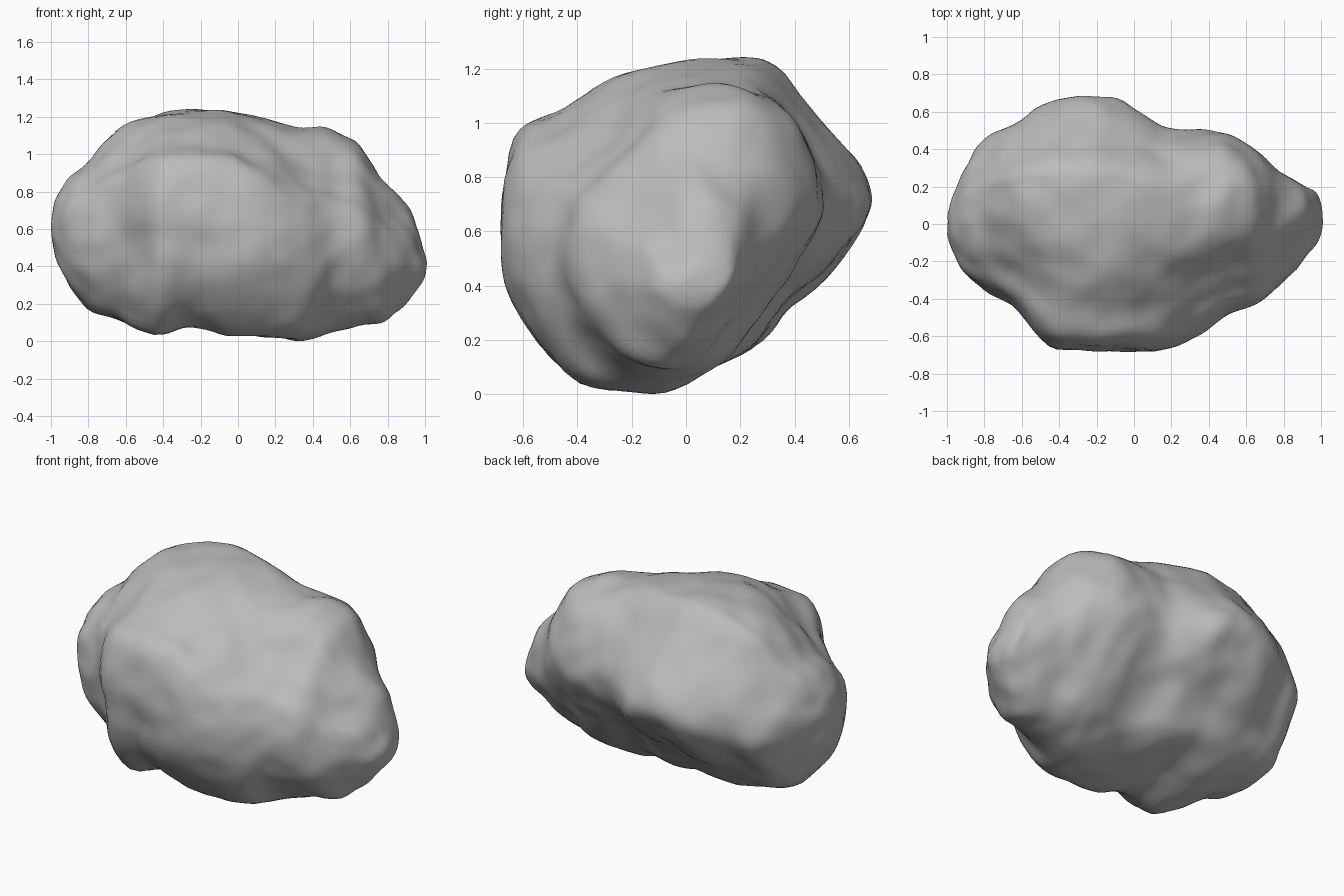
import bpy, bmesh, math
from mathutils import Vector, noise

cube = bpy.data.objects.get("Cube")
if cube:
    bpy.data.objects.remove(cube, do_unlink=True)

# Cross-sections (y, z): broad middle and the narrower left end
MIDDLE = [(-.68, .72), (-.63, .97), (-.46, 1.06), (-.28, 1.17), (-.05, 1.24), (.2, 1.25),
          (.32, 1.22), (.48, 1.02), (.63, .82), (.68, .67), (.58, .5), (.4, .3),
          (.25, .13), (0, .05), (-.2, .01), (-.42, .03), (-.62, .28), (-.68, .5)]
LEFT_END = [(-.48, .65), (-.43, .78), (-.33, .86), (-.2, .97), (-.07, 1.1), (.12, 1.16),
            (.29, 1.13), (.42, 1.02), (.49, .86), (.5, .7), (.45, .53), (.34, .36),
            (.2, .2), (.05, .1), (-.12, .08), (-.28, .14), (-.41, .3), (-.48, .48)]
COUNT = len(MIDDLE)
ROUND = [(-math.cos(math.tau * i / COUNT), math.sin(math.tau * i / COUNT)) for i in range(COUNT)]

# Stations along the body: x, then the y range and the z range
STATIONS = [(-1, -.06, .06, .55, .68), (-.97, -.16, .14, .42, .78), (-.9, -.27, .3, .3, .89),
            (-.8, -.35, .45, .18, .98), (-.65, -.43, .54, .12, 1.14), (-.45, -.65, .66, .05, 1.22),
            (-.25, -.67, .69, .09, 1.25), (-.05, -.68, .66, .04, 1.24), (.15, -.67, .53, .03, 1.2),
            (.35, -.6, .51, .01, 1.155), (.5, -.48, .48, .05, 1.14), (.65, -.42, .39, .1, 1.06),
            (.78, -.32, .28, .12, .87), (.91, -.18, .21, .23, .71), (.98, -.1, .16, .32, .52),
            (1, -.02, .08, .37, .44)]

# Hollows: centre, radius, depth
HOLLOWS = [((.35, .42, .3), .3, .05), ((-.56, -.52, .5), .14, .03),
           ((-.1, .4, .25), .22, .03), ((-.6, -.25, 1.05), .22, .04),
           ((-.26, -.45, .06), .13, .04)]
STEPS = 5


def unit(profile):
    """Fit a profile to the square from 0 to 1."""
    lows = [min(p[k] for p in profile) for k in (0, 1)]
    highs = [max(p[k] for p in profile) for k in (0, 1)]
    return [[(p[k] - lows[k]) / (highs[k] - lows[k]) for k in (0, 1)] for p in profile]


def spline(points, closed):
    """Run a smooth curve through points."""
    n = len(points)
    pick = (lambda i: points[i % n]) if closed else (lambda i: points[max(0, min(n - 1, i))])
    out = []
    for i in range(n if closed else n - 1):
        a, b, c, d = (Vector(pick(i + k)) for k in (-1, 0, 1, 2))
        for s in range(STEPS):
            t = s / STEPS
            out.append(b + (c - a) * (t / 2) + (a * 2 - b * 5 + c * 4 - d) * (t * t / 2)
                       + (b * 3 - a - c * 3 + d) * (t ** 3 / 2))
    if not closed:
        out.append(Vector(points[-1]))
    return out


def ramp(value, start, end):
    t = max(0, min(1, (value - start) / (end - start)))
    return t * t * (3 - 2 * t)


middle, left_end, rounded = (unit(spline(p, True)) for p in (MIDDLE, LEFT_END, ROUND))

# Loft the rock body through its stations
bm = bmesh.new()
rings = []
for x, y0, y1, z0, z1 in spline(STATIONS, False):
    to_left, to_right = ramp(x, -.12, .42), .55 * ramp(-x, .45, .95)
    ring = []
    for m, a, r in zip(middle, left_end, rounded):
        u, v = [m[k] + (a[k] - m[k]) * to_left + (r[k] - m[k]) * to_right for k in (0, 1)]
        ring.append(bm.verts.new((x, y0 + u * (y1 - y0), z0 + v * (z1 - z0))))
    rings.append(ring)
for a, b in zip(rings, rings[1:]):
    for i in range(len(a)):
        j = (i + 1) % len(a)
        bm.faces.new((a[i], a[j], b[j], b[i]))
bm.faces.new(rings[0])
bm.faces.new(rings[-1])
bmesh.ops.recalc_face_normals(bm, faces=bm.faces)

# Press in hollows and add shallow lumps
bm.normal_update()
for v, n in [(v, v.normal.copy()) for v in bm.verts]:
    p = v.co.copy()
    push = .016 * noise.noise(p * 3.5) + .012 * noise.noise(p * 8)
    for centre, radius, depth in HOLLOWS:
        push -= depth * math.exp(-((p - Vector(centre)).length / radius) ** 2)
    v.co = p + n * push

# Stand it on the ground
ground = min(v.co.z for v in bm.verts)
bmesh.ops.translate(bm, verts=bm.verts, vec=(0, 0, -ground))

mesh = bpy.data.meshes.new("asteroid_rock")
bm.to_mesh(mesh)
bm.free()
rock = bpy.data.objects.new("asteroid_rock", mesh)
bpy.context.collection.objects.link(rock)
bpy.context.view_layer.objects.active = rock
rock.select_set(True)

# Plain grey stone
stone = bpy.data.materials.new("grey_stone")
stone.use_nodes = True
colour = (.5, .5, .5, 1)
stone.diffuse_color = colour
stone.node_tree.nodes["Principled BSDF"].inputs["Base Color"].default_value = colour
mesh.materials.append(stone)
bpy.ops.object.shade_smooth_by_angle(angle=math.radians(35))
